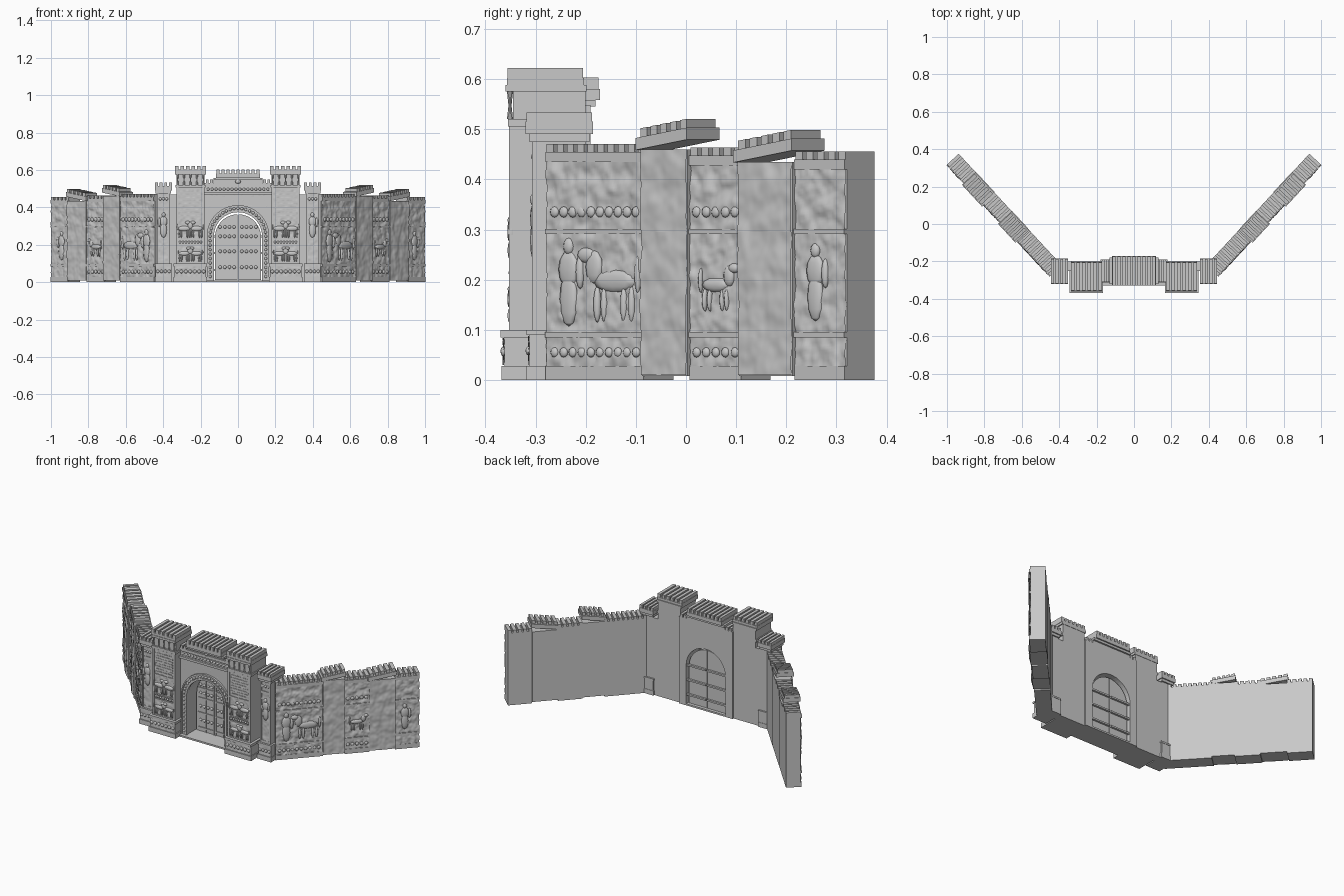
import bpy, bmesh, math
from mathutils import Matrix, Vector, noise

cube = bpy.data.objects.get("Cube")
if cube:
    bpy.data.objects.remove(cube, do_unlink=True)

stone = bpy.data.materials.new("grey_stone")
stone.use_nodes = True
GREY = (0.58, 0.58, 0.58, 1)
stone.diffuse_color = GREY
stone.node_tree.nodes["Principled BSDF"].inputs["Base Color"].default_value = GREY
I = Matrix.Identity(4)


def finish(name, bm, frame=I, mirror=True, smooth=False):
    bmesh.ops.transform(bm, matrix=frame, verts=bm.verts)
    mesh = bpy.data.meshes.new(name)
    bm.to_mesh(mesh)
    bm.free()
    mesh.materials.append(stone)
    ob = bpy.data.objects.new(name, mesh)
    bpy.context.collection.objects.link(ob)
    if smooth:
        mesh.polygons.foreach_set("use_smooth", [True] * len(mesh.polygons))
    if mirror:
        ob.modifiers.new("mirror", 'MIRROR').use_mirror_merge = False
    return ob


def boxes(name, items, frame=I, mirror=True):
    bm = bmesh.new()
    for x0, x1, y0, y1, z0, z1 in items:
        m = Matrix.Translation(((x0 + x1) / 2, (y0 + y1) / 2, (z0 + z1) / 2))
        m = m @ Matrix.Diagonal((x1 - x0, y1 - y0, z1 - z0, 1))
        bmesh.ops.create_cube(bm, size=1, matrix=m)
    return finish(name, bm, frame, mirror)


def merlons(x0, x1, y0, y1, z0, z1, n):
    step = (x1 - x0) / (n - 0.35)
    return [(x0 + i * step, x0 + (i + 0.65) * step, y0, y1, z0, z1) for i in range(n)]


def extrude_profile(name, pts, y0, y1, mirror=False):
    bm = bmesh.new()
    face = bm.faces.new([bm.verts.new((x, y0, z)) for x, z in pts])
    new = bmesh.ops.extrude_face_region(bm, geom=[face])["geom"]
    bmesh.ops.translate(bm, vec=(0, y1 - y0, 0),
                        verts=[v for v in new if isinstance(v, bmesh.types.BMVert)])
    bmesh.ops.recalc_face_normals(bm, faces=bm.faces)
    return finish(name, bm, I, mirror)


def carving(name, panels, frame=I, mirror=True, amp=0.006, scale=38):
    """Weathered relief sheets (x0, x1, y, z0, z1) bulging towards local -y."""
    bm = bmesh.new()
    for x0, x1, y, z0, z1 in panels:
        w, h = x1 - x0, z1 - z0
        nx, nz = max(4, int(w / 0.005)), max(4, int(h / 0.005))
        m = Matrix.Translation(((x0 + x1) / 2, y, (z0 + z1) / 2))
        m = m @ Matrix.Rotation(math.pi / 2, 4, 'X') @ Matrix.Diagonal((w, h, 1, 1))
        made = bmesh.ops.create_grid(bm, x_segments=nx, y_segments=nz, size=0.5, matrix=m)
        for v in made["verts"]:
            p = Vector((v.co.x * scale, y * 50, v.co.z * scale * 0.8))
            v.co.y -= amp * (0.5 + 0.7 * noise.noise(p) + 0.3 * noise.noise(p * 2.3))
    return finish(name, bm, frame, mirror, True)


def blobs(name, items, frame=I, mirror=True):
    """Flattened rounded lumps (x, y, z, rx, ry, rz)."""
    bm = bmesh.new()
    for x, y, z, rx, ry, rz in items:
        m = Matrix.Translation((x, y, z)) @ Matrix.Diagonal((rx, ry, rz, 1))
        bmesh.ops.create_uvsphere(bm, u_segments=10, v_segments=6, radius=1, matrix=m)
    return finish(name, bm, frame, mirror, True)


def beast(x, y, z, s, d=1):
    parts = [(0, .55, .42, .16), (.4, .75, .16, .24), (.55, .92, .17, .11),
             (-.45, .65, .05, .28)]
    parts += [(lx, .22, .06, .26) for lx in (-.33, -.18, .2, .34)]
    return [(x + d * a * s, y, z + b * s, c * s, .008, e * s) for a, b, c, e in parts]


def person(x, y, z, s):
    parts = [(0, .3, .14, .32), (0, .65, .16, .22), (0, .92, .08, .1), (.18, .62, .06, .2)]
    return [(x + a * s, y, z + b * s, c * s, .008, e * s) for a, b, c, e in parts]


def rosettes(x0, x1, y, z, n, r):
    return [(x0 + (x1 - x0) * (i + .5) / n, y, z, r, .006, r) for i in range(n)]


# Swept-back wings, in a frame running along the outer face
run = Vector((0.55, 0.595, 0)).normalized()
wing = Matrix(((run.x, -run.y, 0, 0.445), (run.y, run.x, 0, -0.275), (0, 0, 1, 0), (0, 0, 0, 1)))
LEN, THICK = 0.812, 0.08
bays = [(0, .266, .455), (.39, .53, .448), (.675, LEN, .44)]
piers = [(.266, .39, .46), (.53, .675, .435)]
boxes("wing_wall", [(a, b, 0, THICK, 0, top) for a, b, top in bays], wing)
boxes("wing_piers", [(a, b, -.012, THICK + .002, .008, top) for a, b, top in piers], wing)
boxes("wing_ledges", [(a, b, -y, 0, z0, z1) for a, b, top in bays for y, z0, z1 in
      ((.007, 0, .028), (.009, .085, .096), (.009, .291, .301), (.008, top - .02, top))], wing)
boxes("wing_merlons", [m for a, b, top in bays
      for m in merlons(a, b, -.004, THICK, top, top + .016, round((b - a) / .027))], wing)
carving("wing_carving", [(a, b, -.001, z0, z1) for a, b, top in bays
        for z0, z1 in ((.028, .085), (.096, .291), (.301, top - .02))], wing, amp=.008)
carving("pier_carving", [(a, b, -.013, z0, z1) for a, b, top in piers
        for z0, z1 in ((.01, .085), (.085, .295), (.295, top))], wing, amp=.006, scale=25)
blobs("wing_figures", beast(.185, -.004, .12, .14, -1) + person(.06, -.004, .11, .17)
      + beast(.46, -.004, .14, .09) + person(.73, -.004, .12, .15)
      + rosettes(.01, .256, -.005, .055, 10, .01) + rosettes(.395, .525, -.005, .055, 5, .01)
      + rosettes(.01, .256, -.005, .335, 10, .011) + rosettes(.395, .525, -.005, .335, 5, .011),
      wing)

# Tilted crowns over the wing piers
for k, (a, b, top) in enumerate(piers):
    shear = Matrix.Identity(4)
    shear[2][0] = 0.15
    shear[2][3] = -0.15 * a
    crown = [(a - .01, b + .004, -.02, .078, top, top + .024)]
    crown += merlons(a, b, -.016, .07, top + .024, top + .042, 5)
    boxes(f"pier_crown_{k + 1}", crown, wing @ shear)

# Side turrets and linking walls
boxes("turret", [(.352, .445, -.318, -.19, 0, .028), (.356, .441, -.312, -.192, .028, .09),
                 (.352, .445, -.318, -.19, .09, .1), (.363, .434, -.3, -.2, .1, .49),
                 (.357, .44, -.312, -.192, .475, .49), (.352, .445, -.32, -.185, .49, .515)]
      + merlons(.354, .443, -.318, -.187, .515, .533, 4))
boxes("turret_frame", [(.363, .373, -.307, -.3, .1, .475), (.424, .434, -.307, -.3, .1, .475),
                       (.373, .424, -.306, -.3, .1, .115), (.373, .424, -.306, -.3, .4, .415)])
carving("turret_carving", [(.373, .424, -.301, .115, .4), (.373, .424, -.301, .415, .475),
                           (.358, .439, -.312, .03, .088)], amp=.004)
blobs("turret_figures", person(.398, -.303, .24, .13) + rosettes(.373, .424, -.303, .445, 3, .008)
      + rosettes(.358, .439, -.314, .058, 4, .009))
boxes("linking_wall", [(.32, .37, -.25, -.2, 0, .47)])

# Main towers
boxes("tower", [(.165, .345, -.368, -.2, 0, .028), (.17, .34, -.362, -.2, .028, .085),
                (.165, .345, -.37, -.2, .085, .1), (.178, .33, -.345, -.2, .1, .575),
                (.173, .335, -.355, -.2, .505, .52), (.172, .336, -.36, -.198, .575, .588),
                (.17, .338, -.357, -.203, .588, .602)]
      + merlons(.172, .336, -.356, -.205, .602, .622, 6))
boxes("tower_frame", [(x, x + .012, -.353, -.345, .1, .505) for x in (.178, .318)]
      + [(.19, .318, -.352, -.345, z, z + .008) for z in (.1, .195, .225, .345, .495)])
boxes("tower_ribs", [(.196, .312, -.35, -.345, .362 + i * .016, .37 + i * .016) for i in range(8)])
carving("tower_carving", [(.19, .318, -.346, .108, .195), (.19, .318, -.346, .233, .345),
                          (.171, .339, -.362, .03, .084), (.19, .318, -.346, .353, .495)],
        amp=.004, scale=60)
blobs("tower_figures", beast(.222, -.348, .112, .075) + beast(.288, -.348, .112, .075, -1)
      + beast(.222, -.348, .24, .085) + beast(.288, -.348, .24, .085, -1)
      + rosettes(.172, .338, -.364, .057, 7, .01) + rosettes(.19, .318, -.348, .214, 8, .007))

# Little columns under the tower cornice
bm = bmesh.new()
for i in range(5):
    for dz, r0, r1 in ((.534, .006, .003), (.561, .003, .006)):
        bmesh.ops.create_cone(bm, cap_ends=True, segments=10, radius1=r0, radius2=r1, depth=.028,
                              matrix=Matrix.Translation((.185 + i * .0345, -.351, dz)))
finish("tower_colonnettes", bm, smooth=False)


# Gate wall with an arched opening
def arc(r, spring, n=24):
    return [(r * math.cos(math.pi * i / n), spring + r * math.sin(math.pi * i / n))
            for i in range(n + 1)]


SPRING, R = 0.245, 0.132
opening = [(R, 0)] + arc(R, SPRING) + [(-R, 0)]
extrude_profile("gate_wall", [(-.18, 0), (-.18, .53), (-.13, .53), (-.13, .558), (.13, .558),
                              (.13, .53), (.18, .53), (.18, 0)] + opening, -.3, -.19)


def arch_band(name, r0, r1, y0, y1):
    outer = [(r1, 0)] + arc(r1, SPRING) + [(-r1, 0)]
    inner = [(r0, 0)] + arc(r0, SPRING) + [(-r0, 0)]
    return extrude_profile(name, outer + inner[::-1], y0, y1)


arch_band("arch_inner_moulding", R - .003, R + .008, -.312, -.295)
arch_band("arch_face", R + .006, R + .028, -.306, -.295)
arch_band("arch_outer_moulding", R + .028, R + .035, -.312, -.295)
blobs("arch_rosettes", [(x, -.307, z, .008, .006, .008) for x, z in arc(R + .017, SPRING, 22)]
      + [(s * (R + .017), -.307, .03 + i * .024, .008, .006, .008)
         for i in range(9) for s in (-1, 1)], mirror=False)
carving("spandrel_carving", [(.02, .168, -.297, .4, .47)], amp=.004, scale=60)
boxes("gate_cornices", [(-.178, .178, -.312, -.295, .468, .482),
                        (-.178, .178, -.308, -.295, .512, .53),
                        (-.13, .13, -.32, -.18, .545, .558),
                        (-.118, .118, -.33, -.172, .558, .58)]
      + merlons(-.115, .115, -.33, -.174, .58, .603, 9), mirror=False)
boxes("gate_shoulder_merlons", merlons(.134, .172, -.31, -.19, .53, .548, 2))
blobs("gate_frieze", rosettes(-.17, .17, -.301, .497, 16, .008)
      + [(0, -.306, .538, .016, .008, .012)], mirror=False)
boxes("threshold", [(-.17, .17, -.33, -.19, 0, .01)], mirror=False)

# Double doors, slightly smaller than the opening
DR = 0.123
leaf = [(.0015, .012), (DR, .012)] + [p for p in arc(DR, SPRING - .005) if p[0] > .002]
leaf += [(.0015, SPRING - .005 + DR)]
extrude_profile("door_leaf", leaf, -.222, -.206, True)
boxes("door_bars", [(.004, .134, -.207, -.194, z, z + .01) for z in (.06, .15, .24)]
      + [(.004, .112, -.227, -.221, z, z + .008) for z in (.03, .12, .21, .27)]
      + [(.002, .01, -.228, -.221, .012, .355), (.056, .062, -.226, -.221, .012, .335)])
blobs("door_studs", [s for z in (.08, .165, .245, .295)
      for s in rosettes(.008, .108, -.223, z, 4, .009)])
